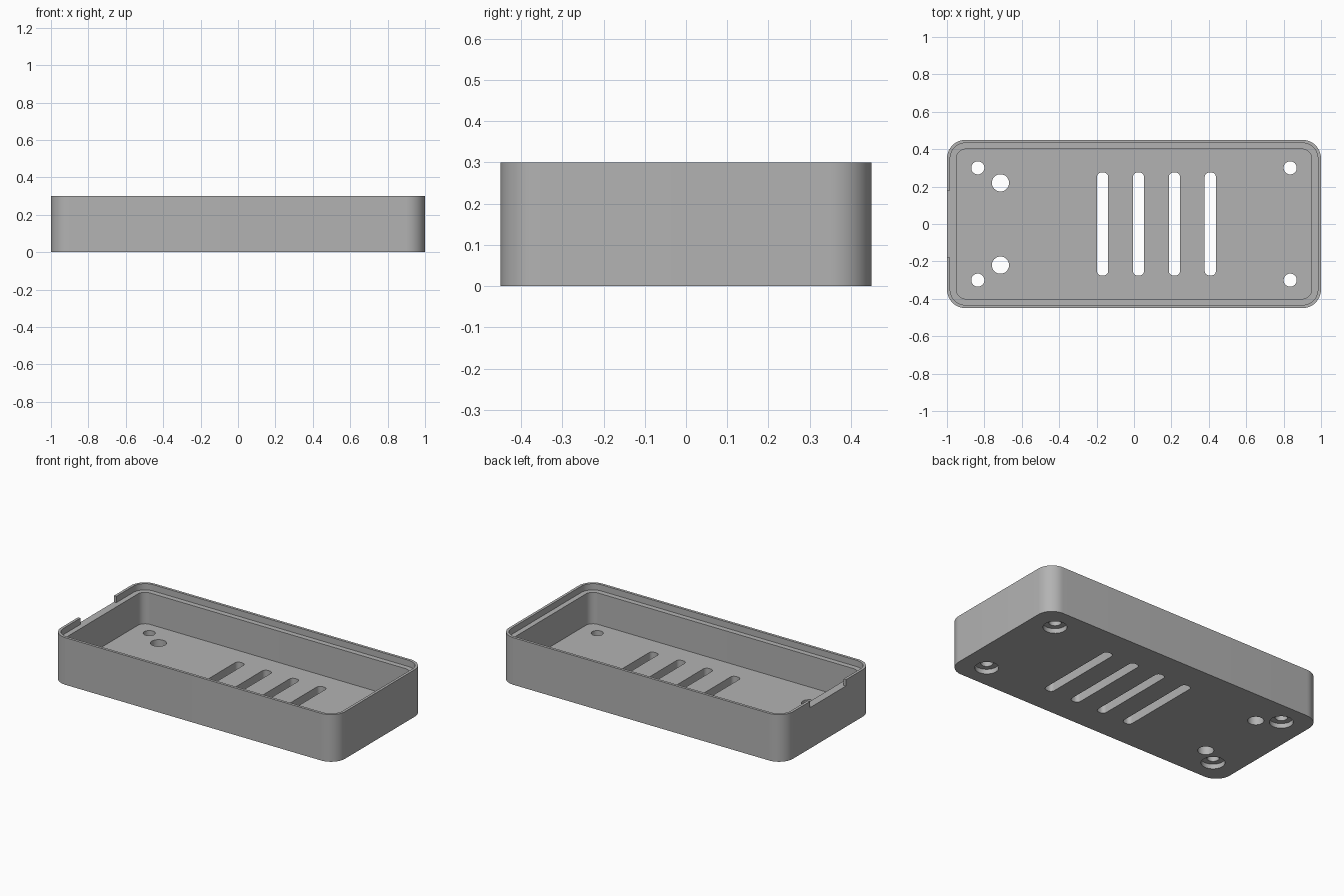
import bpy
import bmesh
from math import cos, sin, pi, radians

cube = bpy.data.objects.get("Cube")
if cube:
    bpy.data.objects.remove(cube, do_unlink=True)

grey = bpy.data.materials.new("grey plastic")
grey.use_nodes = True
colour = (0.45, 0.45, 0.45, 1)
grey.diffuse_color = colour
grey.node_tree.nodes["Principled BSDF"].inputs["Base Color"].default_value = colour


def prism(name, hx, hy, radius, z0, z1, centre=(0, 0), steps=12):
    """Upright prism with a rounded-rectangle footprint."""
    bm = bmesh.new()
    ring = []
    for k, (sx, sy) in enumerate([(1, 1), (-1, 1), (-1, -1), (1, -1)]):
        cx = centre[0] + sx * (hx - radius)
        cy = centre[1] + sy * (hy - radius)
        # a circle shares its corner points, so the last step is dropped
        count = steps if min(hx, hy) - radius < 1e-6 else steps + 1
        if radius == 0:
            count = 1
        for i in range(count):
            a = (k + i / steps) * pi / 2
            ring.append(bm.verts.new((cx + radius * cos(a), cy + radius * sin(a), z0)))
    base = bm.faces.new(ring)
    top = bmesh.ops.extrude_face_region(bm, geom=[base])["geom"]
    bmesh.ops.translate(bm, vec=(0, 0, z1 - z0),
                        verts=[v for v in top if isinstance(v, bmesh.types.BMVert)])
    bmesh.ops.recalc_face_normals(bm, faces=bm.faces)
    mesh = bpy.data.meshes.new(name)
    bm.to_mesh(mesh)
    bm.free()
    mesh.materials.append(grey)
    obj = bpy.data.objects.new(name, mesh)
    bpy.context.collection.objects.link(obj)
    return obj


def cut(target, cutter):
    """Subtract the cutter, apply the result and discard the cutter."""
    bpy.context.view_layer.objects.active = target
    mod = target.modifiers.new("cut", "BOOLEAN")
    mod.operation = "DIFFERENCE"
    mod.solver = "EXACT"
    mod.object = cutter
    bpy.ops.object.modifier_apply(modifier=mod.name)
    bpy.data.objects.remove(cutter, do_unlink=True)


HEIGHT, LEDGE, FLOOR = 0.30, 0.26, 0.06

# Outer shell, main cavity and the stepped rim
tray = prism("enclosure_tray", 1.0, 0.45, 0.1, 0, HEIGHT)
cut(tray, prism("cavity", 0.95, 0.4, 0.05, FLOOR, 0.4))
cut(tray, prism("rim_step", 0.983, 0.433, 0.083, LEDGE, 0.4))

# Notch in the rim at the right end
cut(tray, prism("rim_notch", 0.06, 0.18, 0, LEDGE, 0.4, (-1.03, 0)))

# Ventilation slots
for i in range(4):
    cut(tray, prism("vent_slot", 0.03, 0.275, 0.024, -0.1, 0.1, (-0.168 + 0.192 * i, 0), 6))

# Corner screw holes with counterbores underneath, and two larger holes
for side in (-1, 1):
    for x in (-0.835, 0.835):
        cut(tray, prism("screw_hole", 0.035, 0.035, 0.035, -0.1, 0.1, (x, 0.3 * side), 8))
        cut(tray, prism("counterbore", 0.068, 0.068, 0.068, -0.1, 0.03, (x, 0.3 * side), 8))
    cut(tray, prism("large_hole", 0.046, 0.046, 0.046, -0.1, 0.1, (-0.714, 0.22 * side), 8))

# Smooth the rounded walls and keep the edges crisp
bpy.ops.object.select_all(action="DESELECT")
tray.select_set(True)
bpy.context.view_layer.objects.active = tray
bpy.ops.object.shade_smooth_by_angle(angle=radians(30))
